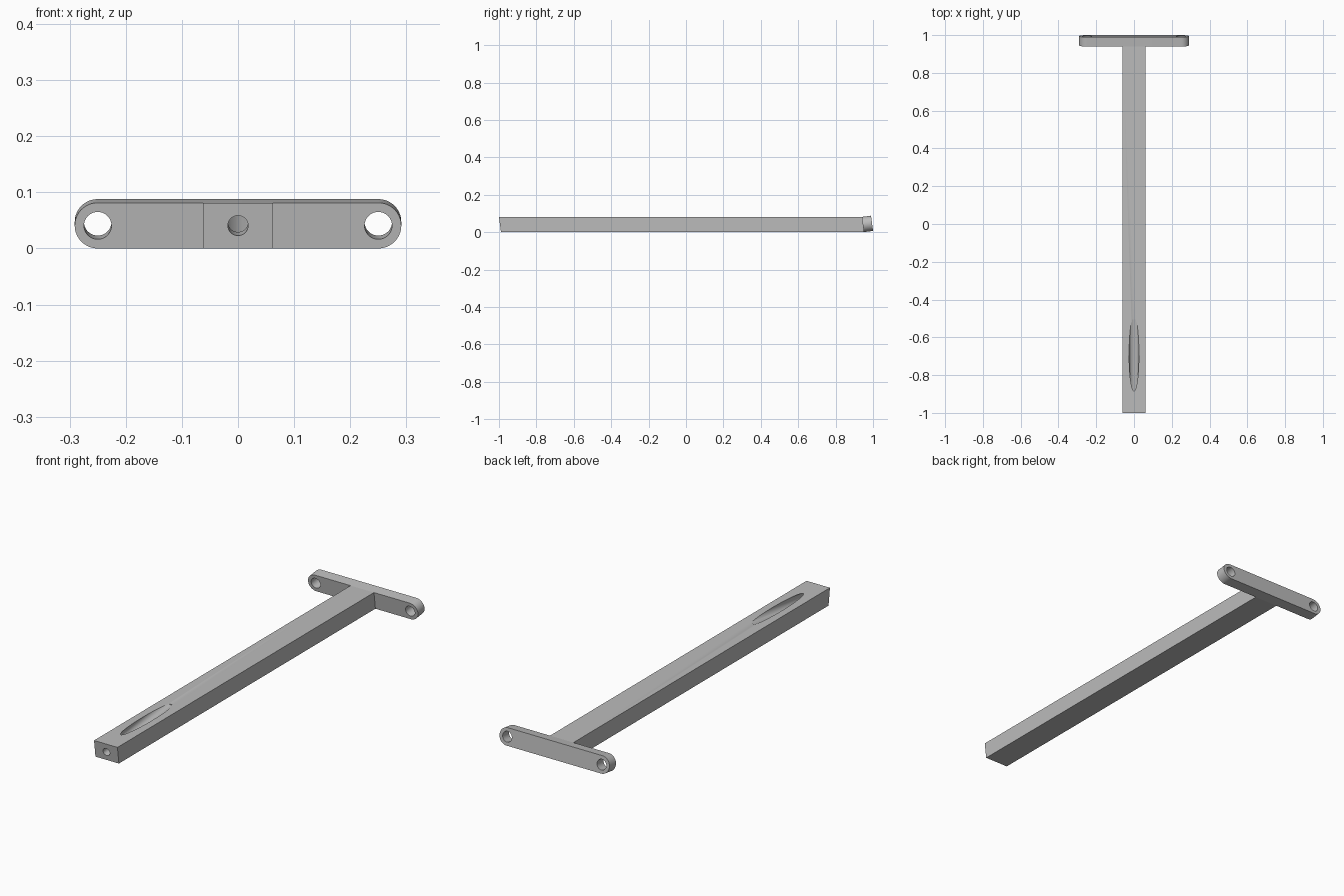
import bpy
import bmesh
from math import radians, sin, cos, pi
from mathutils import Matrix, Vector

default = bpy.data.objects.get("Cube")
if default:
    bpy.data.objects.remove(default, do_unlink=True)

TILT = radians(7.5)          # lean of the plate, the arm ends and the bore
ROT = Matrix.Rotation(TILT, 4, "X")
PLATE_R = 0.041              # half the plate height
PLATE_T = 0.05               # plate thickness
HOLE_X = 0.25
HEIGHT = 2 * PLATE_R * cos(TILT)
LEAN = 2 * PLATE_R * sin(TILT)
ARM_HALF = 0.062

grey = bpy.data.materials.new("plain grey")
grey.use_nodes = True
colour = (0.5, 0.5, 0.5, 1)
grey.diffuse_color = colour
grey.node_tree.nodes["Principled BSDF"].inputs["Base Color"].default_value = colour


def extrude_profile(name, points, direction):
    """Solid made by sweeping a closed outline along a direction."""
    bm = bmesh.new()
    face = bm.faces.new([bm.verts.new(p) for p in points])
    swept = bmesh.ops.extrude_face_region(bm, geom=[face], use_keep_orig=True)
    verts = [v for v in swept["geom"] if isinstance(v, bmesh.types.BMVert)]
    bmesh.ops.translate(bm, verts=verts, vec=direction)
    bmesh.ops.recalc_face_normals(bm, faces=bm.faces)
    mesh = bpy.data.meshes.new(name)
    bm.to_mesh(mesh)
    bm.free()
    mesh.materials.append(grey)
    obj = bpy.data.objects.new(name, mesh)
    bpy.context.collection.objects.link(obj)
    return obj


def drill(target, start, radius, near, far):
    """Cut a tilted round hole between two distances along its axis."""
    ring = [Vector((radius * cos(a), near, radius * sin(a)))
            for a in (2 * pi * i / 64 for i in range(64))]
    cutter = extrude_profile("hole_cutter", [start + ROT @ p for p in ring],
                             ROT @ Vector((0, far - near, 0)))
    cutter.hide_render = True
    mod = target.modifiers.new("hole", "BOOLEAN")
    mod.operation = "DIFFERENCE"
    mod.solver = "EXACT"
    mod.object = cutter
    bpy.context.view_layer.objects.active = target
    bpy.ops.object.modifier_apply(modifier=mod.name)
    bpy.data.objects.remove(cutter, do_unlink=True)


def finish(obj):
    bpy.ops.object.select_all(action="DESELECT")
    obj.select_set(True)
    bpy.context.view_layer.objects.active = obj
    bpy.ops.object.shade_smooth_by_angle(angle=radians(30))


# Arm: long bar whose two ends lean with the plate
plate_bottom = 1 - PLATE_T * cos(TILT)
plate_top = plate_bottom - LEAN
side = [(-ARM_HALF, LEAN - 1, 0), (-ARM_HALF, plate_bottom, 0),
        (-ARM_HALF, plate_top, HEIGHT), (-ARM_HALF, -1, HEIGHT)]
arm = extrude_profile("arm", side, Vector((2 * ARM_HALF, 0, 0)))

# Narrow entry hole, then a wider bore that breaks out through the top
entry = Vector((0, LEAN / 2 - 1, HEIGHT / 2))
drill(arm, entry, 0.026, 0.05, 0.49)
drill(arm, entry, 0.018, -0.03, 0.08)
finish(arm)

# End plate: leaning bar with round ends
centre = Vector((0, plate_bottom - LEAN / 2, HEIGHT / 2))
outline = []
for sign in (1, -1):
    for i in range(33):
        a = -pi / 2 + pi * i / 32
        outline.append(centre + ROT @ Vector((
            sign * (HOLE_X + PLATE_R * cos(a)), 0, sign * PLATE_R * sin(a))))
plate = extrude_profile("end_plate", outline, ROT @ Vector((0, PLATE_T, 0)))

# Mounting holes
for sign in (1, -1):
    drill(plate, centre + Vector((sign * HOLE_X, 0, 0)), 0.0245, -0.03, PLATE_T + 0.03)
finish(plate)
